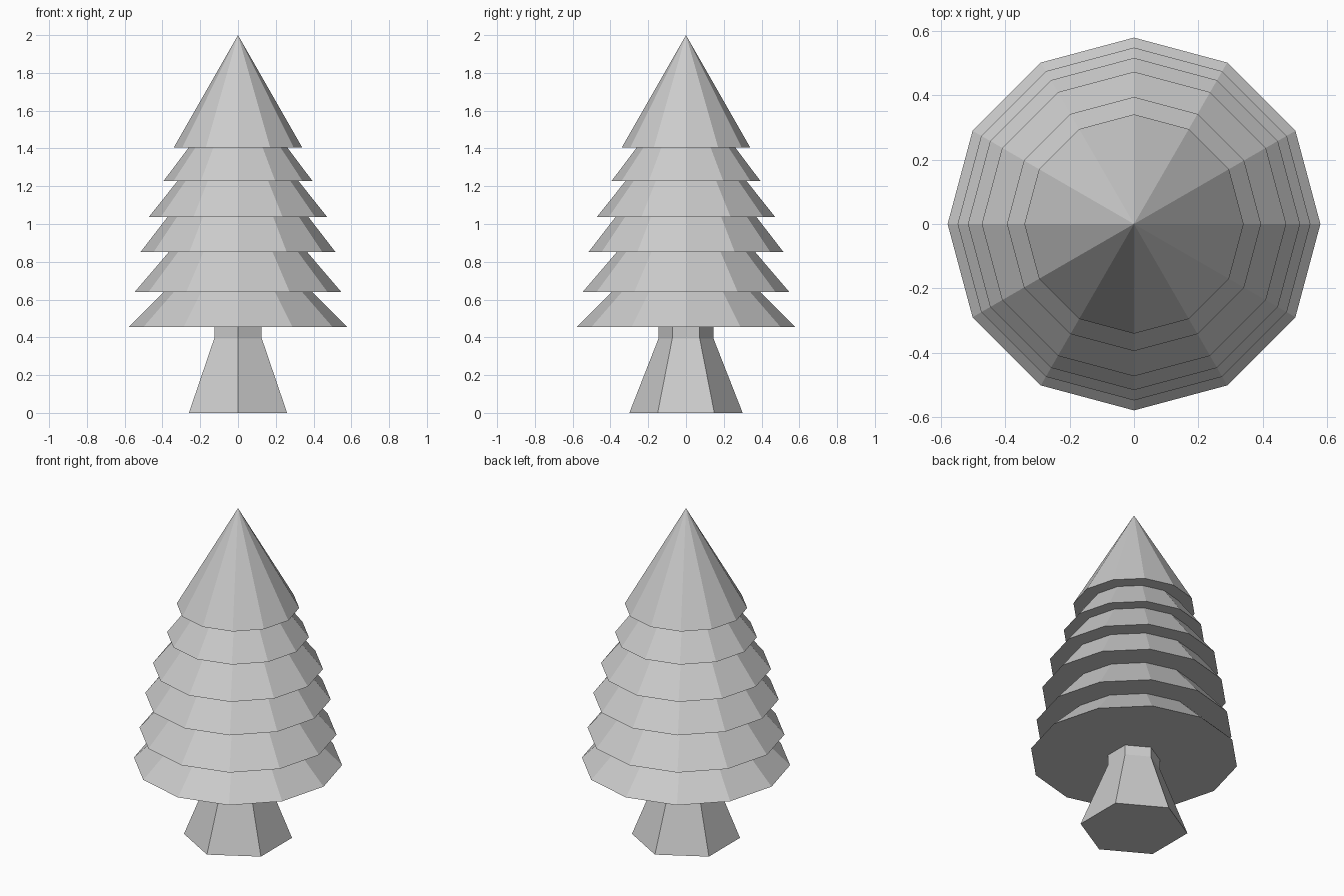
import bpy
import bmesh
from math import cos, sin, pi

cube = bpy.data.objects.get("Cube")
if cube:
    bpy.data.objects.remove(cube, do_unlink=True)

# Single plain colour
GREY = (0.6, 0.6, 0.6, 1.0)
grey = bpy.data.materials.new("plain grey")
grey.use_nodes = True
grey.diffuse_color = GREY
grey.node_tree.nodes["Principled BSDF"].inputs["Base Color"].default_value = GREY


def lathe(name, sides, profile, start=0.0):
    """Closed faceted solid from (radius, height) rings; a zero radius is an apex."""
    bm = bmesh.new()
    rings = []
    for radius, z in profile:
        if radius == 0:
            rings.append([bm.verts.new((0, 0, z))] * sides)
        else:
            angles = [start + 2 * pi * i / sides for i in range(sides)]
            rings.append([bm.verts.new((radius * cos(a), radius * sin(a), z)) for a in angles])
    for low, high in zip(rings, rings[1:]):
        for i in range(sides):
            j = (i + 1) % sides
            corners = [low[i], low[j], high[j], high[i]]
            bm.faces.new(list(dict.fromkeys(corners)))
    bm.faces.new(rings[0][::-1])
    if profile[-1][0] > 0:
        bm.faces.new(rings[-1])
    bmesh.ops.recalc_face_normals(bm, faces=bm.faces)
    mesh = bpy.data.meshes.new(name)
    bm.to_mesh(mesh)
    bm.free()
    mesh.materials.append(grey)
    obj = bpy.data.objects.new(name, mesh)
    bpy.context.collection.objects.link(obj)
    return obj


# Hexagonal trunk: flared foot and straight neck
lathe("trunk", 6, [(0.30, 0), (0.145, 0.395), (0.145, 0.50)], pi / 2)

# Foliage: stacked twelve-sided cones (radius, base height, apex height)
tiers = [
    (0.578, 0.455, 1.03),
    (0.547, 0.64, 1.28),
    (0.515, 0.853, 1.52),
    (0.472, 1.037, 1.63),
    (0.394, 1.228, 1.75),
    (0.34, 1.405, 2.0),
]
for number, (radius, base, apex) in enumerate(tiers, 1):
    lathe(f"foliage_tier_{number}", 12, [(radius, base), (0, apex)])
